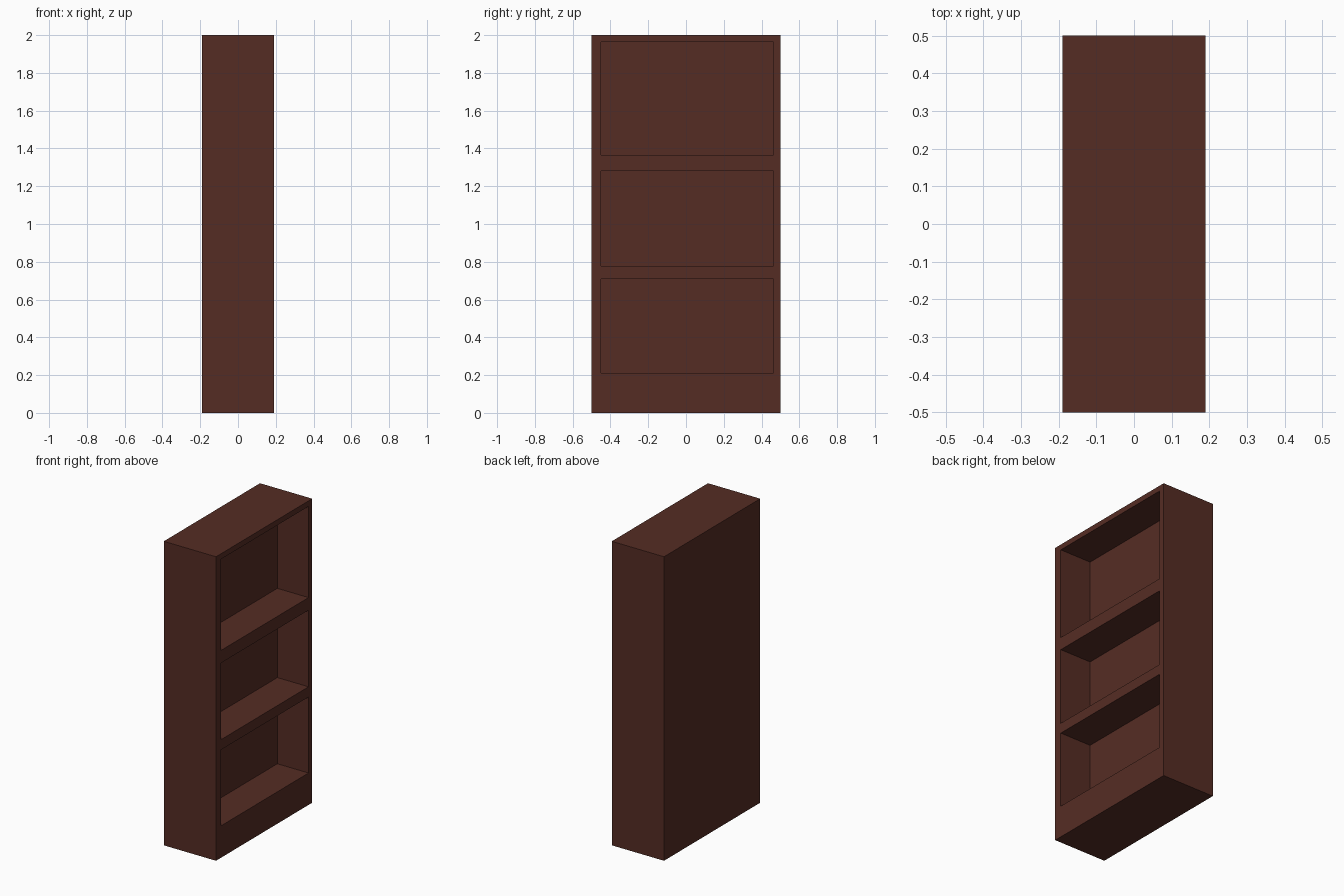
import bpy

if "Cube" in bpy.data.objects:
    bpy.data.objects.remove(bpy.data.objects["Cube"])

wood = bpy.data.materials.new("dark_brown_wood")
wood.diffuse_color = (0.0908, 0.0252, 0.0176, 1)
wood.use_nodes = True
wood.node_tree.nodes["Principled BSDF"].inputs["Base Color"].default_value = wood.diffuse_color


def box(name, x, y, z):
    """Axis-aligned box given (min, max) along each axis."""
    spans = (x, y, z)
    bpy.ops.mesh.primitive_cube_add(size=1, location=[(a + b) / 2 for a, b in spans])
    ob = bpy.context.object
    ob.name = name
    ob.scale = [b - a for a, b in spans]
    bpy.ops.object.transform_apply(location=True, rotation=False, scale=True)
    ob.data.materials.append(wood)
    return ob


# Solid bookcase carcass
carcass = box("bookcase_carcass", (-0.19, 0.19), (-0.5, 0.5), (0, 2))

# Three shelf compartments, open towards +x
openings = [(0.21, 0.71), (0.777, 1.281), (1.364, 1.964)]
for i, span in enumerate(openings):
    cutter = box(f"compartment_cutter_{i + 1}", (-0.037, 0.3), (-0.449, 0.462), span)
    cutter.hide_render = True
    cutter.display_type = 'WIRE'
    cut = carcass.modifiers.new(f"compartment_{i + 1}", 'BOOLEAN')
    cut.operation = 'DIFFERENCE'
    cut.solver = 'EXACT'
    cut.object = cutter
